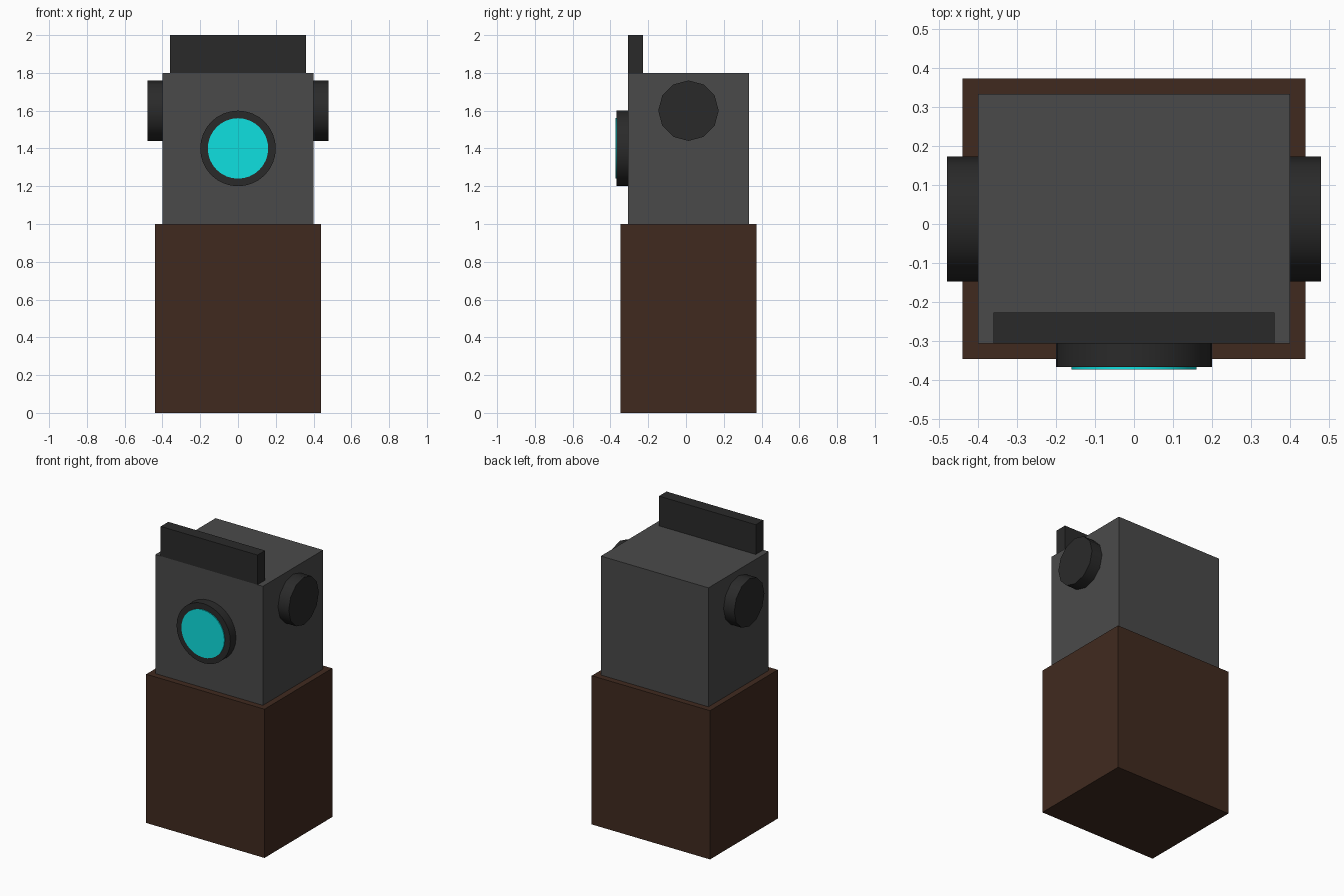
import bpy
import math

if "Cube" in bpy.data.objects:
    bpy.data.objects.remove(bpy.data.objects["Cube"])


def material(name, rgb):
    # sRGB 0-255 to linear
    mat = bpy.data.materials.new(name)
    mat.diffuse_color = [((c / 255 + 0.055) / 1.055) ** 2.4 for c in rgb] + [1]
    mat.use_nodes = True
    mat.node_tree.nodes["Principled BSDF"].inputs["Base Color"].default_value = mat.diffuse_color
    return mat


def box(name, lo, hi, mat):
    bpy.ops.mesh.primitive_cube_add(size=1, location=[(a + b) / 2 for a, b in zip(lo, hi)])
    ob = bpy.context.object
    ob.name = name
    ob.scale = [b - a for a, b in zip(lo, hi)]
    bpy.ops.object.transform_apply(location=False, rotation=False, scale=True)
    ob.data.materials.append(mat)


def cylinder(name, sides, radius, depth, centre, rotation, mat):
    bpy.ops.mesh.primitive_cylinder_add(vertices=sides, radius=radius, depth=depth,
                                        location=centre, rotation=rotation)
    ob = bpy.context.object
    ob.name = name
    ob.data.materials.append(mat)
    bpy.ops.object.shade_smooth_by_angle(angle=math.radians(40))


wood = material("dark_wood", (64, 42, 31))
metal = material("grey_metal", (74, 74, 74))
black = material("black_metal", (42, 42, 42))
glass = material("cyan_glass", (14, 224, 224))

# Pedestal, housing and the visor bar on its front top edge
box("pedestal", (-0.44, -0.347, 0), (0.44, 0.373, 1.0), wood)
box("housing", (-0.40, -0.307, 1.0), (0.40, 0.333, 1.8), metal)
box("visor_bar", (-0.36, -0.307, 1.8), (0.36, -0.227, 2.0), black)

# Front lens and its rim
facing = (math.pi / 2, 0, 0)
cylinder("lens_rim", 32, 0.20, 0.08, (0, -0.327, 1.4), facing, black)
cylinder("lens", 32, 0.16, 0.04, (0, -0.353, 1.4), facing, glass)

# Side knobs
for side, label in ((-1, "left"), (1, "right")):
    cylinder(label + "_knob", 12, 0.16, 0.10, (side * 0.43, 0.013, 1.6),
             (0, math.pi / 2, 0), black)
